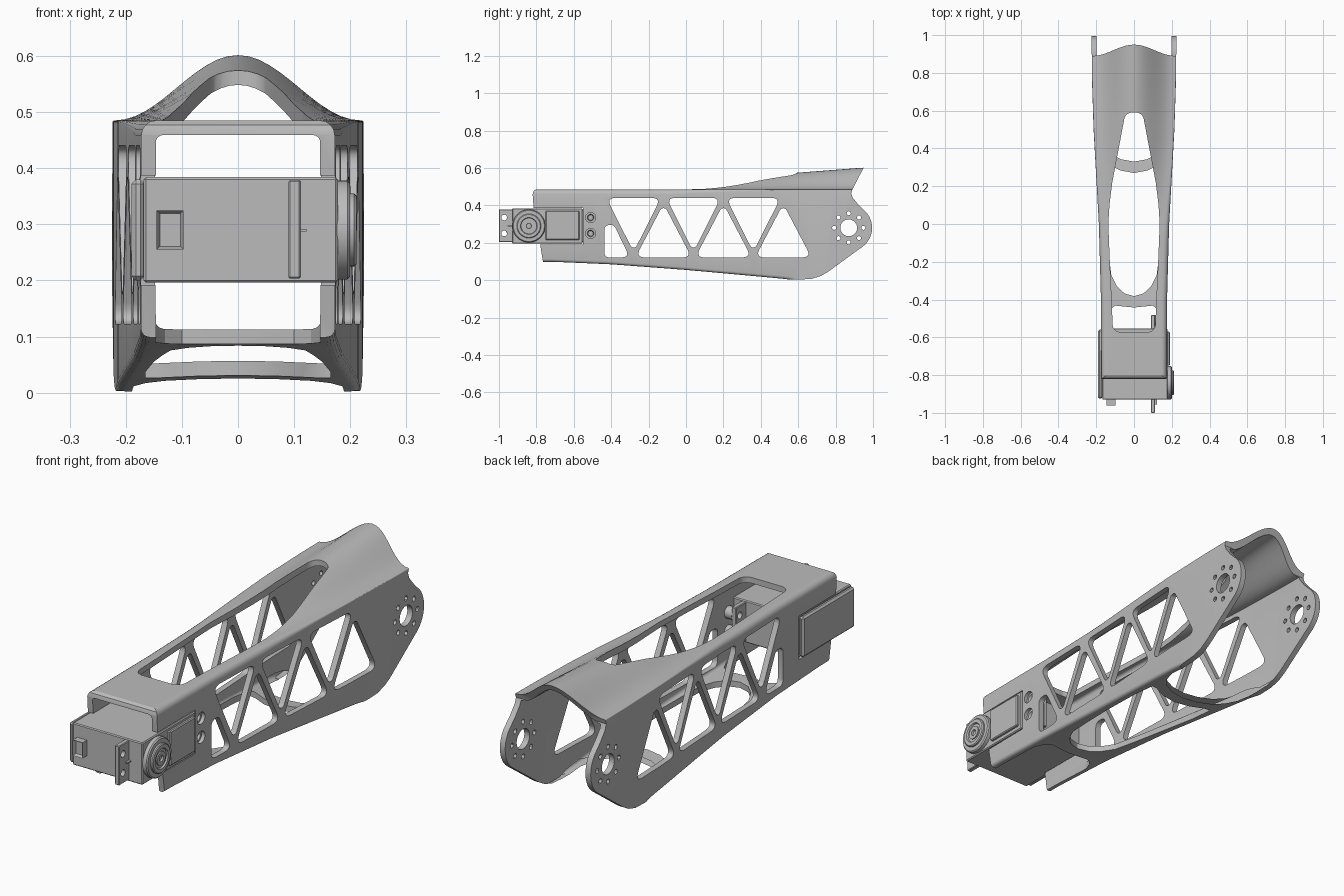
import bpy, bmesh
from math import sin, cos, pi, radians
from mathutils import Vector

if "Cube" in bpy.data.objects:
    bpy.data.objects.remove(bpy.data.objects["Cube"])

grey = bpy.data.materials.new("matte_grey")
grey.use_nodes = True
grey.diffuse_color = (0.5, 0.5, 0.5, 1)
grey.node_tree.nodes["Principled BSDF"].inputs["Base Color"].default_value = (0.5, 0.5, 0.5, 1)


def finish(bm, name):
    bmesh.ops.recalc_face_normals(bm, faces=bm.faces)
    mesh = bpy.data.meshes.new(name)
    bm.to_mesh(mesh)
    bm.free()
    mesh.materials.append(grey)
    obj = bpy.data.objects.new(name, mesh)
    bpy.context.collection.objects.link(obj)
    return obj


def activate(obj):
    bpy.ops.object.select_all(action='DESELECT')
    obj.select_set(True)
    bpy.context.view_layer.objects.active = obj


def smooth(obj):
    activate(obj)
    bpy.ops.object.shade_smooth_by_angle(angle=radians(30))


def boolean(obj, cutter, op='DIFFERENCE'):
    activate(obj)
    mod = obj.modifiers.new("cut", 'BOOLEAN')
    mod.operation, mod.solver, mod.object = op, 'EXACT', cutter
    bpy.ops.object.modifier_apply(modifier=mod.name)
    bpy.data.objects.remove(cutter)


def bridge(bm, rings):
    """Closed solid through a list of equal point rings."""
    rows = [[bm.verts.new(p) for p in ring] for ring in rings]
    n = len(rows[0])
    for a, b in zip(rows, rows[1:]):
        for i in range(n):
            j = (i + 1) % n
            bm.faces.new((a[i], a[j], b[j], b[i]))
    bm.faces.new(rows[0])
    bm.faces.new(rows[-1])


def prism(bm, pts, lo, hi, axis):
    if axis == 'X':
        bridge(bm, [[(d, a, b) for a, b in pts] for d in (lo, hi)])
    else:
        bridge(bm, [[(a, b, d) for a, b in pts] for d in (lo, hi)])


def circle(cy, cz, r, n=24):
    return [(cy + r * cos(2 * pi * i / n), cz + r * sin(2 * pi * i / n)) for i in range(n)]


def rounded(pts, r, n=5):
    """Fillet every corner of a polygon."""
    out = []
    for i, p in enumerate(pts):
        p = Vector(p)
        u = (Vector(pts[i - 1]) - p)
        v = (Vector(pts[(i + 1) % len(pts)]) - p)
        half = u.angle(v) / 2
        d = min(r * cos(half) / sin(half), 0.48 * u.length, 0.48 * v.length)
        a, b = p + u.normalized() * d, p + v.normalized() * d
        for k in range(n + 1):
            t = k / n
            out.append(tuple(a * (1 - t) ** 2 + p * 2 * t * (1 - t) * 0.85
                             + (a + b) * t * (1 - t) * 0.15 + b * t ** 2))
    return out


def mirrored(half):
    """Plan outline from its +x half, ordered centre to centre."""
    return half + [(-x, y) for x, y in reversed(half) if x > 0]


def lerp(table, y):
    for (a, va), (b, vb) in zip(table, table[1:]):
        if y <= b:
            return va + (vb - va) * max(0, (y - a) / (b - a))
    return table[-1][1]


WIDTH = [(-.9, .172), (-.4, .175), (0, .186), (.25, .2), (.5, .214), (.75, .222), (1.1, .226)]
FLOOR = [(-.9, .1), (-.7, .098), (-.4, .085), (0, .055), (.3, .028), (.56, .004), (.62, -.02), (1.1, -.02)]
HUMP = [(-.1, 0), (0, .008), (.1, .022), (.2, .045), (.4, .076), (.6, .09), (.95, .117), (1.1, .12)]
CORNER = [(-.1, .026), (.3, .008), (.5, .003)]
WALL = 0.026


def section(y, inset):
    w, zb = lerp(WIDTH, y) - inset, lerp(FLOOR, y) + inset
    top, h = 0.485 - inset, lerp(HUMP, y)
    r = lerp(CORNER, y) * (0.5 if inset else 1)
    ring = []
    for cx, sx, start in ((w - .015, 1, -90), (w - r, 1, 0), (r - w, -1, 90), (.015 - w, -1, 180)):
        rad, cz = (.015, zb + .015) if start in (-90, 180) else (r, top - r)
        if start == 90:  # crowned roof between the two upper corners
            for k in range(1, 24):
                t = 1 - k / 12
                ring.append((t * (w - r), y, top + h * (1 + cos(pi * t)) / 2))
        for k in range(5):
            a = radians(start + k * 22.5)
            ring.append((cx + rad * cos(a), y, cz + rad * sin(a)))
    return ring


def loft(name, y0, y1, inset):
    bm = bmesh.new()
    bridge(bm, [section(y0 + (y1 - y0) * i / 44, inset) for i in range(45)])
    return finish(bm, name)


# Hollow arm body, trimmed to its side outline
arm = loft("arm_shell", -.88, 1.05, 0)
boolean(arm, loft("inner_void", -.9, 1.07, WALL))
tip = [(.87 + .125 * cos(radians(a)), .28 + .125 * sin(radians(a))) for a in range(38, -58, -6)]
outline = [(-.815, .387), (-.82, .46), (-.815, .477), (-.8, .487), (-.8, .7), (1, .7),
           (.89, .485), (.883, .465), (.892, .44), (.925, .4)] + tip + [
           (.76, .045), (.72, .022), (.67, .007), (.6, .003), (.56, .004), (.56, -.05),
           (-.765, -.05), (-.765, .1), (-.78, .192), (-.55, .192), (-.55, .387)]
bm = bmesh.new()
prism(bm, outline, -.4, .4, 'X')
boolean(arm, finish(bm, "side_outline"), 'INTERSECT')

# Truss windows, pivot holes and screw holes in the side walls
bm = bmesh.new()
for c in (-.28, .04, .36):
    prism(bm, rounded([(c - .145, .44), (c + .145, .44), (c + .012, .175), (c - .012, .175)], .026), -.4, .4, 'X')
for c in (-.12, .2, .52):
    prism(bm, rounded([(c - .15, .122), (c + .15, .122), (c + .012, .385), (c - .012, .385)], .026), -.4, .4, 'X')
prism(bm, rounded([(-.437, .122), (-.3, .122), (-.385, .295), (-.437, .295)], .025), -.4, .4, 'X')
prism(bm, circle(.87, .28, .045), -.4, .4, 'X')
for i in range(8):
    a = i * pi / 4
    prism(bm, circle(.87 + .078 * cos(a), .28 + .078 * sin(a), .011, 12), -.4, .4, 'X')
for z in (.25, .335):
    prism(bm, circle(-.51, z, .027), .13, .4, 'X')
boolean(arm, finish(bm, "wall_cutter"))

# Openings in the roof and the floor
bm = bmesh.new()
roof = mirrored([(.112, -.572), (.118, -.4), (.128, -.2), (.136, 0), (.13, .1), (.115, .22), (.045, .59)])
prism(bm, rounded(roof, .04), .44, .8, 'Z')
middle = mirrored([(0, -.382), (.05, -.368), (.09, -.33), (.12, -.27), (.135, -.15), (.15, 0),
                   (.165, .2), (.165, .32), (.14, .318), (.07, .283), (0, .27)])
prism(bm, middle, -.1, .118, 'Z')


def inner(y):
    return (lerp(WIDTH, y) - WALL - .001, y)


rear = mirrored([(0, .33), (.07, .343), (.13, .375), (.165, .42)]
                + [inner(.48 + .1 * i) for i in range(7)] + [(0, 1.08)])
prism(bm, rear, -.1, .1, 'Z')
front = mirrored([(0, -.95), inner(-.95), inner(-.7), inner(-.5), (.13, -.455), (.1, -.432), (0, -.442)])
prism(bm, front, -.1, .135, 'Z')
boolean(arm, finish(bm, "plan_cutter"))
smooth(arm)


def box(name, x, y, z, bevel=0):
    bm = bmesh.new()
    prism(bm, [(y[0], z[0]), (y[1], z[0]), (y[1], z[1]), (y[0], z[1])], x[0], x[1], 'X')
    if bevel:
        bmesh.ops.bevel(bm, geom=bm.edges[:], offset=bevel, segments=1, affect='EDGES')
    return finish(bm, name)


def lathe(name, cy, cz, profile, n=40):
    """Turned part about an axis along x; profile is (radius, x)."""
    bm = bmesh.new()
    bridge(bm, [[(x, a, b) for a, b in circle(cy, cz, r, n)] for r, x in profile])
    obj = finish(bm, name)
    smooth(obj)
    return obj


# Servo case
box("servo_body", (-.168, .178), (-.93, -.553), (.196, .384), .004)
box("servo_lid", (-.19, -.166), (-.925, -.558), (.2, .38), .008)
box("servo_label_plate", (.17, .19), (-.75, -.57), (.215, .37), .004)
lathe("gear_cover", -.84, .29, [(.088, .17), (.088, .195), (.083, .2), (.06, .2)])
lathe("output_horn", -.84, .29, [(.065, .19), (.065, .207), (.061, .211), (.045, .211), (.042, .204),
                                 (.03, .204), (.03, .209), (.014, .209), (.013, .2)])

# Mounting ears with screw holes
for name, y, hole in (("front_ear", (-1, -.92), -.972), ("rear_ear", (-.56, -.482), -.51)):
    ear = box(name, (.09, .112), y, (.203, .379), .003)
    bm = bmesh.new()
    for z in (.25, .335):
        prism(bm, circle(hole, z, .015), 0, .2, 'X')
    boolean(ear, finish(bm, "ear_cutter"))
box("ear_rib", (.11, .122), (-.955, -.925), (.287, .292))

# Screw sleeves between the rear ear and the wall
for i, z in enumerate((.25, .335)):
    lathe("screw_sleeve_%d" % (i + 1), -.51, z,
          [(.027, .112), (.027, .158), (.018, .158), (.014, .15), (.014, .13)], 24)

# Cable socket on the front face, with a recessed mouth
bm = bmesh.new()
prism(bm, [(-.962, .255), (-.92, .255), (-.92, .325), (-.962, .325)], -.145, -.097, 'X')
bmesh.ops.recalc_face_normals(bm, faces=bm.faces)
mouth = min(bm.faces, key=lambda f: f.calc_center_median().y)
bmesh.ops.inset_region(bm, faces=[mouth], thickness=.008)
bmesh.ops.translate(bm, verts=mouth.verts[:], vec=(0, .015, 0))
finish(bm, "cable_socket")
